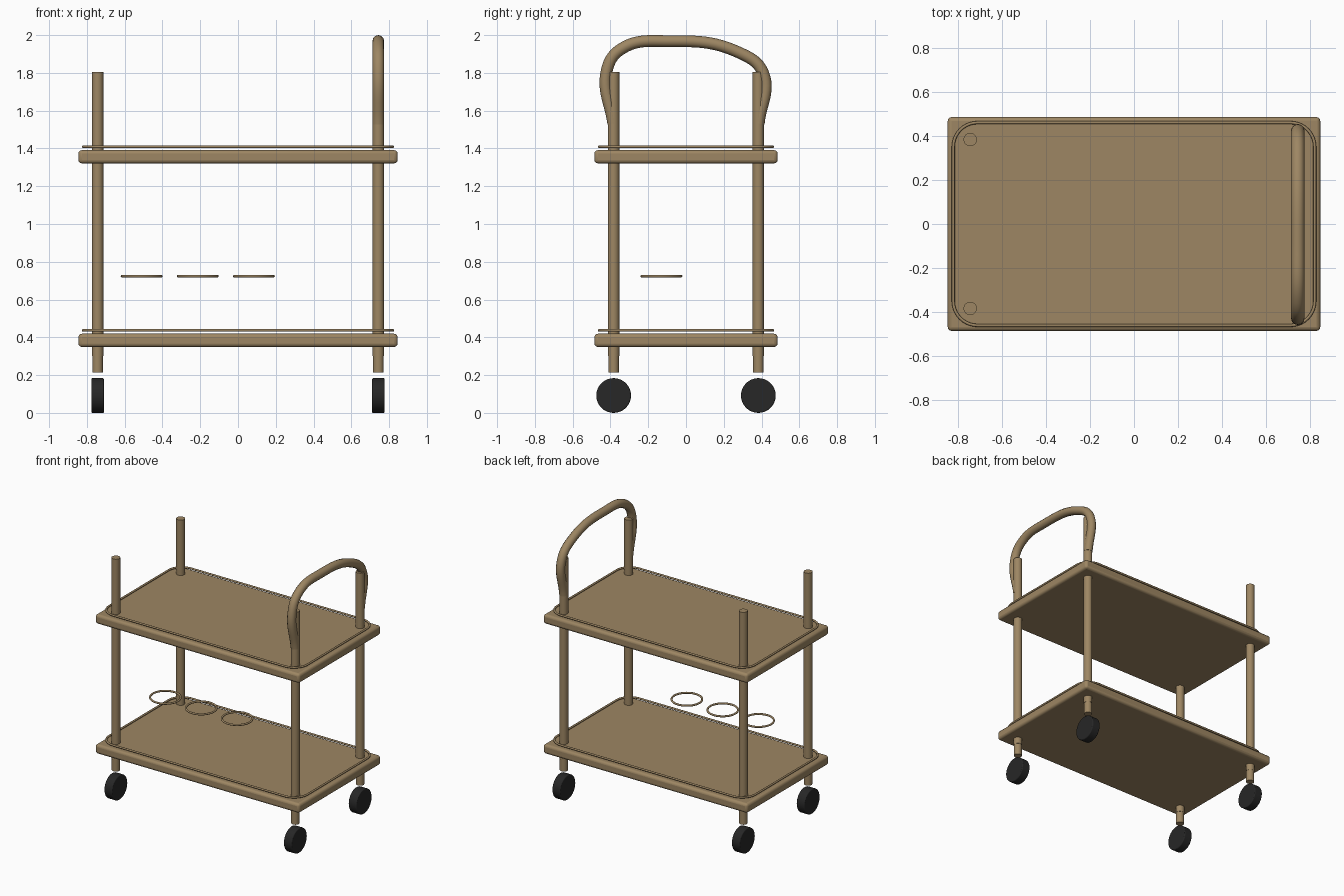
import bpy
import math

cube = bpy.data.objects.get("Cube")
if cube:
    bpy.data.objects.remove(cube, do_unlink=True)


def make_material(name, color):
    mat = bpy.data.materials.new(name)
    mat.use_nodes = True
    mat.diffuse_color = color
    mat.node_tree.nodes["Principled BSDF"].inputs["Base Color"].default_value = color
    return mat


brass = make_material("warm brass", (0.34, 0.24, 0.125, 1))
rubber = make_material("black rubber", (0.02, 0.02, 0.02, 1))


def finish(obj, name, mat, bevel=0):
    obj.name = name
    obj.data.materials.append(mat)
    if bevel:
        mod = obj.modifiers.new("Bevel", "BEVEL")
        mod.width = bevel
        mod.segments = 3
    bpy.ops.object.shade_smooth_by_angle(angle=math.radians(40))
    return obj


def cylinder(name, radius, depth, loc, mat, rot=(0, 0, 0), bevel=0):
    bpy.ops.mesh.primitive_cylinder_add(vertices=32, radius=radius, depth=depth,
                                        location=loc, rotation=rot)
    return finish(bpy.context.object, name, mat, bevel)


def wire(name, points, radius, loc, kind="POLY", cyclic=False):
    curve = bpy.data.curves.new(name, "CURVE")
    curve.dimensions = "3D"
    curve.bevel_depth = radius
    curve.bevel_resolution = 4
    curve.use_fill_caps = True
    spline = curve.splines.new(kind)
    if kind == "BEZIER":
        spline.bezier_points.add(len(points) - 1)
        for bp, co in zip(spline.bezier_points, points):
            bp.co = co
            bp.handle_left_type = bp.handle_right_type = "AUTO"
    else:
        spline.points.add(len(points) - 1)
        for p, co in zip(spline.points, points):
            p.co = (*co, 1)
    spline.use_cyclic_u = cyclic
    spline.use_smooth = True
    curve.materials.append(brass)
    obj = bpy.data.objects.new(name, curve)
    obj.location = loc
    bpy.context.collection.objects.link(obj)
    return obj


def rounded_rectangle(hx, hy, r, steps=10):
    points = []
    for i, (sx, sy) in enumerate([(1, 1), (-1, 1), (-1, -1), (1, -1)]):
        for k in range(steps + 1):
            a = math.pi / 2 * (i + k / steps)
            points.append((sx * (hx - r) + r * math.cos(a),
                           sy * (hy - r) + r * math.sin(a), 0))
    return points


# Shelves with a thin guard rail just above each
for label, z in (("lower", 0.384), ("upper", 1.356)):
    bpy.ops.mesh.primitive_cube_add(size=1, location=(0, 0, z))
    shelf = bpy.context.object
    shelf.scale = (1.69, 0.97, 0.07)
    bpy.ops.object.transform_apply(location=False, rotation=False, scale=True)
    finish(shelf, label + "_shelf", brass, 0.018)
    wire(label + "_rail", rounded_rectangle(0.82, 0.46, 0.11), 0.007,
         (0, 0, z + 0.053), cyclic=True)

# Posts, caster stems and wheels at the four corners
for sx, side in ((-1, "right"), (1, "left")):
    for sy, end in ((-1, "front"), (1, "back")):
        x, y = sx * 0.743, sy * 0.383
        tag = end + "_" + side
        cylinder(tag + "_post", 0.03, 1.505, (x, y, 1.0525), brass)
        cylinder(tag + "_caster_stem", 0.028, 0.1, (x, y, 0.265), brass)
        cylinder(tag + "_wheel", 0.092, 0.066, (x, y, 0.092), rubber,
                 (0, math.pi / 2, 0), 0.006)

# Arched push handle
arch = [(-0.385, 1.53), (-0.42, 1.81), (-0.345, 1.925), (-0.09, 1.968),
        (0.28, 1.908), (0.408, 1.8), (0.385, 1.53)]
wire("push_handle", [(0, y, z) for y, z in arch], 0.031, (0.743, 0, 0), "BEZIER")

# Bottle holder rings
for i in range(3):
    bpy.ops.mesh.primitive_torus_add(major_radius=0.104, minor_radius=0.007,
                                     major_segments=48, minor_segments=10,
                                     location=(-0.51 + i * 0.297, -0.13, 0.724))
    finish(bpy.context.object, "bottle_ring_" + str(i + 1), brass)
